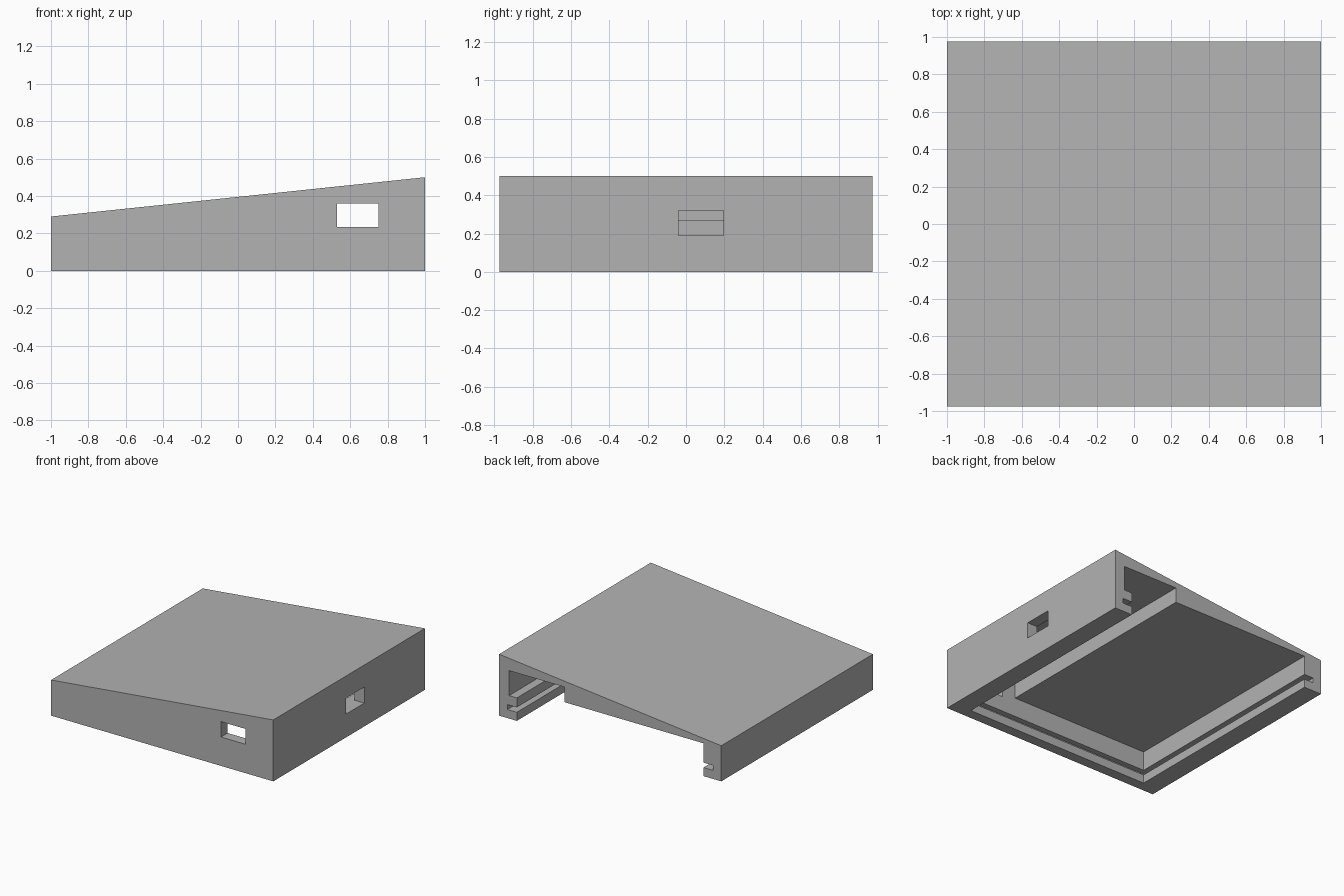
import bpy
import bmesh

cube = bpy.data.objects.get("Cube")
if cube:
    bpy.data.objects.remove(cube, do_unlink=True)

HALF_Y = 0.975
FRONT_IN = -0.89   # inner face of the front wall
BACK_OUT = 1.1     # cutters run out through the open back

# Plain grey plastic
grey = bpy.data.materials.new("plain_grey")
grey.use_nodes = True
colour = (0.45, 0.45, 0.45, 1)
grey.diffuse_color = colour
grey.node_tree.nodes["Principled BSDF"].inputs["Base Color"].default_value = colour


def prism(name, profile, y0, y1):
    """Extrude an x-z profile from y0 to y1."""
    bm = bmesh.new()
    face = bm.faces.new([bm.verts.new((x, y0, z)) for x, z in profile])
    moved = bmesh.ops.extrude_face_region(bm, geom=[face])["geom"]
    verts = [v for v in moved if isinstance(v, bmesh.types.BMVert)]
    bmesh.ops.translate(bm, verts=verts, vec=(0, y1 - y0, 0))
    bmesh.ops.recalc_face_normals(bm, faces=bm.faces)
    mesh = bpy.data.meshes.new(name)
    bm.to_mesh(mesh)
    bm.free()
    mesh.materials.append(grey)
    obj = bpy.data.objects.new(name, mesh)
    bpy.context.collection.objects.link(obj)
    return obj


def cut(target, name, x, y, z):
    """Subtract a box given by its x, y and z ranges."""
    corners = [(x[0], z[0]), (x[1], z[0]), (x[1], z[1]), (x[0], z[1])]
    cutter = prism(name, corners, *y)
    cutter.hide_render = True
    mod = target.modifiers.new(name, "BOOLEAN")
    mod.operation = "DIFFERENCE"
    mod.solver = "EXACT"
    mod.object = cutter
    bpy.context.view_layer.objects.active = target
    bpy.ops.object.modifier_apply(modifier=mod.name)
    bpy.data.objects.remove(cutter, do_unlink=True)


# Wedge body with a sloping top
shell = prism("enclosure_shell", [(-1, 0), (1, 0), (1, 0.5), (-1, 0.29)],
              -HALF_Y, HALF_Y)

# Main cavity, open below and at the back
cut(shell, "main_cavity", (-0.84, 0.84), (FRONT_IN, BACK_OUT), (-0.1, 0.267))
# Deeper pocket under the tall side, leaving a rail along the wall
cut(shell, "deep_pocket", (0.41, 0.91), (FRONT_IN, BACK_OUT), (0.187, 0.39))
# Groove for a sliding base plate
cut(shell, "lid_groove", (-0.925, 0.925), (-0.935, BACK_OUT), (0.07, 0.11))
# Port openings in the front wall and the tall side wall
cut(shell, "front_port", (0.53, 0.75), (-1.1, -0.8), (0.235, 0.36))
cut(shell, "side_port", (0.8, 1.1), (-0.04, 0.195), (0.19, 0.32))
